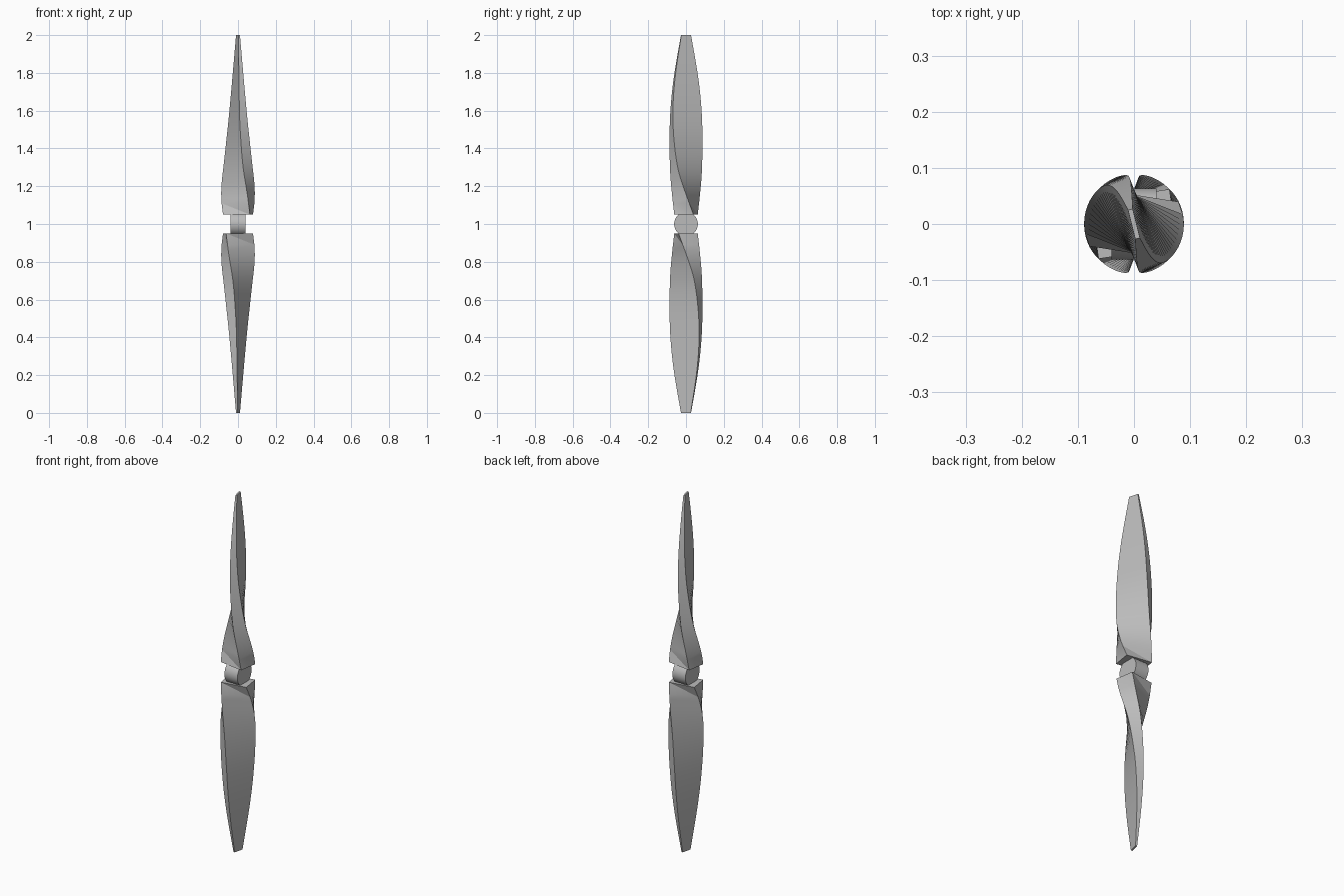
import bpy, bmesh
from math import sin, cos, radians, pi
from mathutils import Vector, Matrix

cube = bpy.data.objects.get("Cube")
if cube:
    bpy.data.objects.remove(cube, do_unlink=True)

grey = bpy.data.materials.new("light grey")
grey.use_nodes = True
grey.diffuse_color = (0.5, 0.5, 0.5, 1)
grey.node_tree.nodes["Principled BSDF"].inputs["Base Color"].default_value = (0.5, 0.5, 0.5, 1)

# Blade stations: height, half chord, thickness, twist in degrees
STATIONS = [
    (1.05, 0.072, 0.103, 81),
    (1.15, 0.078, 0.085, 63),
    (1.30, 0.083, 0.065, 39),
    (1.50, 0.084, 0.048, 23.5),
    (1.65, 0.077, 0.036, 18),
    (1.80, 0.060, 0.024, 15.5),
    (2.00, 0.0265, 0.0085, 14),
]


def station_at(z):
    """Smoothly interpolate chord, thickness and twist at a height."""
    last = len(STATIONS) - 1
    i = max(k for k in range(last) if STATIONS[k][0] <= z + 1e-6)
    a, b = STATIONS[i], STATIONS[i + 1]
    before, after = STATIONS[max(i - 1, 0)], STATIONS[min(i + 2, last)]
    h = b[0] - a[0]
    t = (z - a[0]) / h
    values = []
    for k in range(1, 4):
        ma = (b[k] - before[k]) / (b[0] - before[0]) * h
        mb = (after[k] - a[k]) / (after[0] - a[0]) * h
        values.append((2*t**3 - 3*t**2 + 1) * a[k] + (t**3 - 2*t**2 + t) * ma
                      + (3*t**2 - 2*t**3) * b[k] + (t**3 - t**2) * mb)
    return values


def section(bm, z):
    """Rectangular blade section, turned by the local twist."""
    half, thick, twist = station_at(z)
    turn = Matrix.Rotation(radians(twist), 3, 'Z')
    e = thick / 2
    corners = [(-e, -half), (e, -half), (e, half), (-e, half)]
    return [bm.verts.new(turn @ Vector((x, y, 0)) + Vector((0, 0, z))) for x, y in corners]


def finish(name, bm, angle):
    bmesh.ops.recalc_face_normals(bm, faces=bm.faces)
    mesh = bpy.data.meshes.new(name)
    bm.to_mesh(mesh)
    bm.free()
    mesh.materials.append(grey)
    obj = bpy.data.objects.new(name, mesh)
    bpy.context.collection.objects.link(obj)
    bpy.ops.object.select_all(action='DESELECT')
    obj.select_set(True)
    bpy.context.view_layer.objects.active = obj
    bpy.ops.object.shade_smooth_by_angle(angle=radians(angle))
    return obj


def blade(name, flipped):
    bm = bmesh.new()
    root, first, tip, steps = 1.05, 1.11, 2.0, 30
    heights = [root] + [first + (tip - first) * i / steps for i in range(steps + 1)]
    rings = [section(bm, z) for z in heights]
    for n, (low, high) in enumerate(zip(rings, rings[1:])):
        for i in range(4):
            j = (i + 1) % 4
            if n == 0:
                # Faceted root collar
                bm.faces.new((low[i], low[j], high[i]))
                bm.faces.new((low[j], high[j], high[i]))
            else:
                bm.faces.new((low[i], low[j], high[j], high[i]))
    bm.faces.new(rings[0])
    bm.faces.new(rings[-1])
    if flipped:
        bmesh.ops.rotate(bm, verts=bm.verts, cent=(0, 0, 1),
                         matrix=Matrix.Rotation(pi, 3, 'X'))
    return finish(name, bm, 24)


blade("upper_blade", False)
blade("lower_blade", True)

# Hub, a short cylinder along the shaft axis
bm = bmesh.new()
bmesh.ops.create_cone(bm, cap_ends=True, segments=32, radius1=0.063, radius2=0.063, depth=0.08,
                      matrix=Matrix.Translation((0, 0, 1)) @ Matrix.Rotation(pi / 2, 4, 'Y'))
finish("hub", bm, 30)
